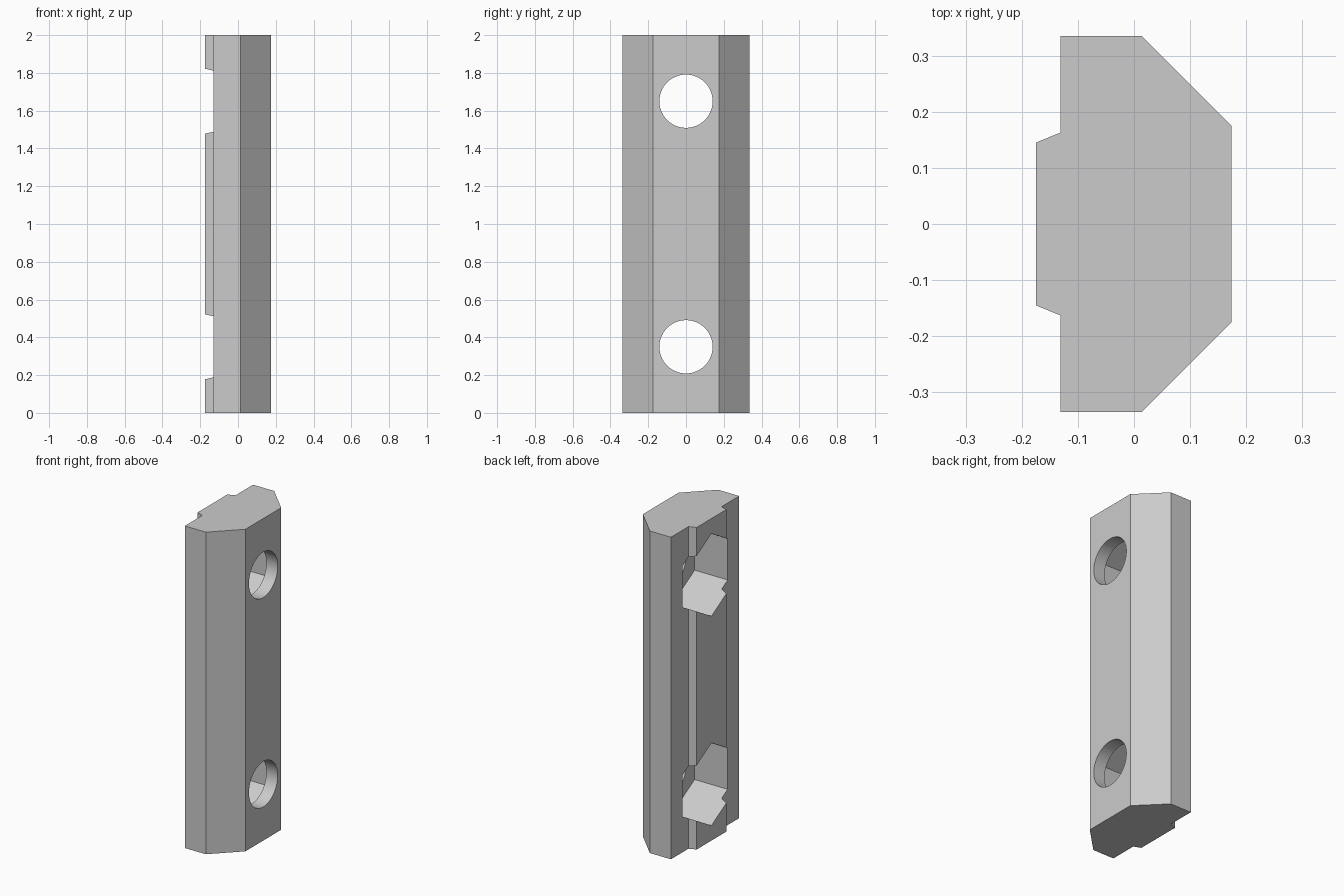
import bpy
import bmesh
import math
from mathutils import Matrix

cube = bpy.data.objects.get("Cube")
if cube:
    bpy.data.objects.remove(cube, do_unlink=True)

HEIGHT = 2.0
HOLE_CENTRES = (0.35, 1.65)
HOLE_RADIUS = 0.141
HEX_RADIUS = 0.256      # corner radius of the nut pocket
POCKET_FLOOR = 0.096    # x where the pocket ends

grey = bpy.data.materials.new("light_grey")
grey.use_nodes = True
colour = (0.6, 0.6, 0.6, 1.0)
grey.diffuse_color = colour
grey.node_tree.nodes["Principled BSDF"].inputs["Base Color"].default_value = colour


def make_object(name, bm):
    bmesh.ops.recalc_face_normals(bm, faces=bm.faces)
    mesh = bpy.data.meshes.new(name)
    bm.to_mesh(mesh)
    bm.free()
    mesh.materials.append(grey)
    obj = bpy.data.objects.new(name, mesh)
    bpy.context.collection.objects.link(obj)
    return obj


def prism_along_x(name, sides, radius, x0, x1, z):
    """Prism between x0 and x1 with a corner pointing along z."""
    bm = bmesh.new()
    place = Matrix.Translation(((x0 + x1) / 2, 0, z)) @ Matrix.Rotation(math.pi / 2, 4, "Y")
    bmesh.ops.create_cone(bm, cap_ends=True, segments=sides, radius1=radius,
                          radius2=radius, depth=x1 - x0, matrix=place)
    # Turn about the prism axis if the corners point along y instead
    top = max(v.co.z for v in bm.verts) - z
    if top < radius * 0.99:
        bmesh.ops.rotate(bm, verts=bm.verts, cent=(0, 0, z),
                         matrix=Matrix.Rotation(math.pi / sides, 3, "X"))
    return make_object(name, bm)


# Bar: half profile mirrored across y, extruded upwards
half = [(0.174, 0.175), (0.014, 0.335), (-0.131, 0.335), (-0.131, 0.163), (-0.175, 0.145)]
profile = half + [(x, -y) for x, y in reversed(half)]
bm = bmesh.new()
base = bm.faces.new([bm.verts.new((x, y, 0)) for x, y in profile])
extruded = bmesh.ops.extrude_face_region(bm, geom=[base], use_keep_orig=True)
top_verts = [g for g in extruded["geom"] if isinstance(g, bmesh.types.BMVert)]
bmesh.ops.translate(bm, verts=top_verts, vec=(0, 0, HEIGHT))
bar = make_object("slot_bar", bm)

# Hexagonal nut pockets and round through holes
cutters = []
for z in HOLE_CENTRES:
    cutters.append(prism_along_x("hex_pocket_cutter", 6, HEX_RADIUS, -0.3, POCKET_FLOOR, z))
    cutters.append(prism_along_x("bolt_hole_cutter", 64, HOLE_RADIUS, -0.25, 0.3, z))

bpy.context.view_layer.objects.active = bar
for cutter in cutters:
    cutter.hide_render = True
    cut = bar.modifiers.new("cut", "BOOLEAN")
    cut.operation = "DIFFERENCE"
    cut.solver = "EXACT"
    cut.object = cutter
    bpy.ops.object.modifier_apply(modifier=cut.name)
    bpy.data.objects.remove(cutter, do_unlink=True)

# Smooth hole walls, crisp edges elsewhere
bpy.ops.object.select_all(action="DESELECT")
bar.select_set(True)
bpy.ops.object.shade_smooth_by_angle(angle=math.radians(15))
